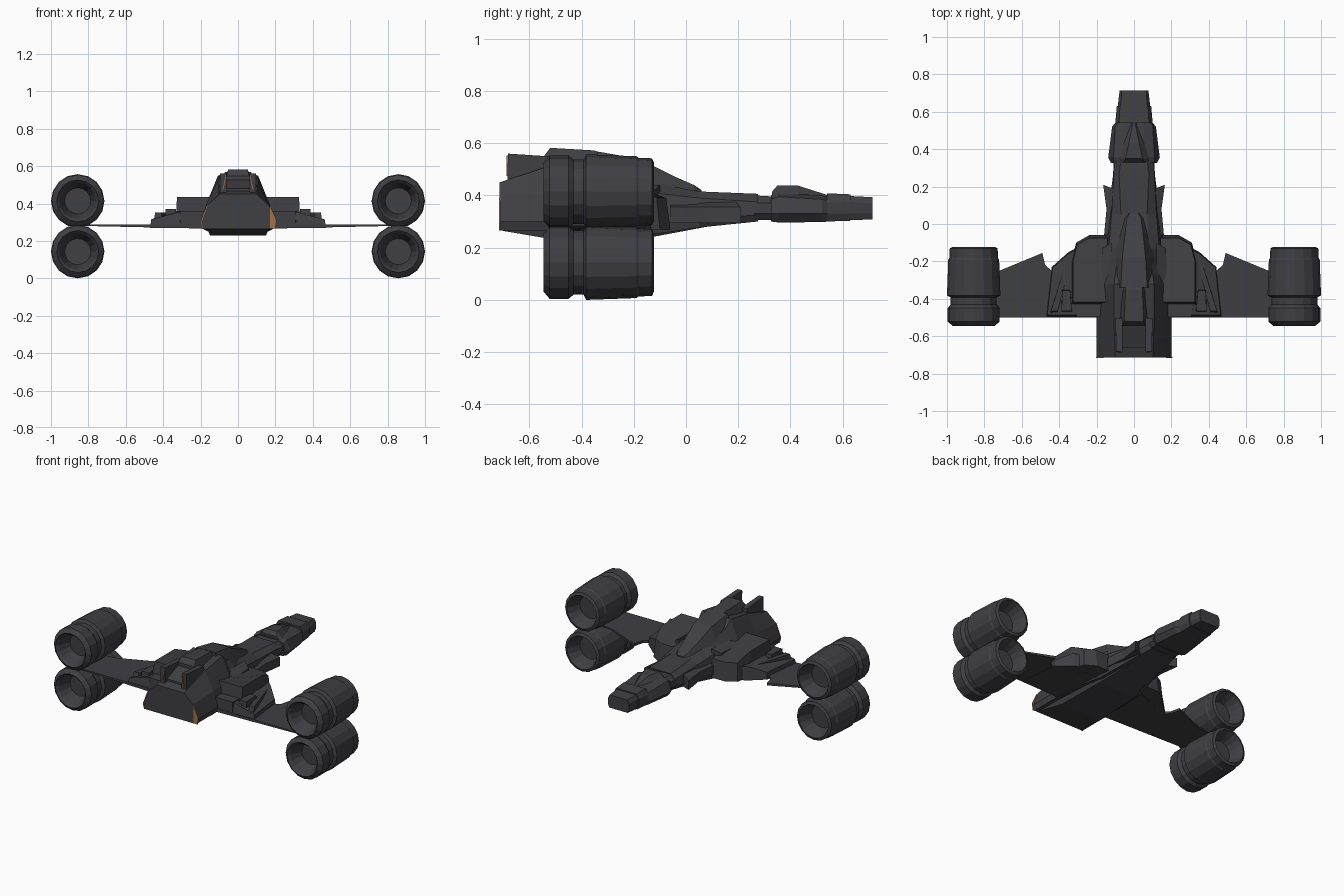
import bpy, bmesh, math

def material(name, rgb):
    m = bpy.data.materials.new(name)
    m.diffuse_color = (*rgb, 1)
    return m

GREY = material("dark_grey", (0.05, 0.05, 0.057))
ORANGE = material("burnt_orange", (0.36, 0.17, 0.06))

def finish(name, bm, mat=GREY):
    bmesh.ops.remove_doubles(bm, verts=bm.verts, dist=0.0002)
    bmesh.ops.recalc_face_normals(bm, faces=bm.faces)
    me = bpy.data.meshes.new(name)
    bm.to_mesh(me)
    bm.free()
    me.materials.append(mat)
    ob = bpy.data.objects.new(name, me)
    bpy.context.collection.objects.link(ob)
    return ob

def skin(bm, rings, closed_caps=True):
    """Join equal-length rings of points with quads."""
    vs = [[bm.verts.new(p) for p in r] for r in rings]
    n = len(vs[0])
    for a, b in zip(vs, vs[1:]):
        for i in range(n):
            j = (i + 1) % n
            bm.faces.new((a[i], a[j], b[j], b[i]))
    if closed_caps:
        bm.faces.new(vs[0])
        bm.faces.new(vs[-1])

def loft(name, sections):
    """Symmetric body; each section is (y, half profile of x,z from bottom to top)."""
    bm = bmesh.new()
    skin(bm, [[(x, y, z) for x, z in h] + [(-x, y, z) for x, z in reversed(h)]
              for y, h in sections])
    return finish(name, bm)

def prism(name, pts, bottom, top, inset=0.0):
    """Mirrored pair of vertical prisms; heights may depend on x and y."""
    bm = bmesh.new()
    f = lambda h, x, y: h(x, y) if callable(h) else h
    cx = sum(p[0] for p in pts) / len(pts)
    cy = sum(p[1] for p in pts) / len(pts)
    for s in (1, -1):
        skin(bm, [[(s * x, y, f(bottom, x, y)) for x, y in pts],
                  [(s * (x + (cx - x) * inset), y + (cy - y) * inset, f(top, x, y)) for x, y in pts]])
    return finish(name, bm)

def plate(name, pts, y, mat):
    """Thin plate standing on a face that looks to the front."""
    bm = bmesh.new()
    skin(bm, [[(x, y, z) for x, z in pts], [(x, y + 0.006, z) for x, z in pts]])
    return finish(name, bm, mat)

# Engines: hollow turned barrels
PROFILE = [(-.45, .07), (-.53, .098), (-.545, .112), (-.522, .139), (-.45, .139), (-.43, .123),
           (-.392, .123), (-.382, .143), (-.19, .136), (-.182, .13), (-.13, .128),
           (-.122, .11), (-.16, .092), (-.21, .075)]
SIDES = 16
for side, sx in (("right", 1), ("left", -1)):
    for level, cz in (("lower", .143), ("upper", .414)):
        bm = bmesh.new()
        skin(bm, [[(sx * .857 + r * math.cos(2 * math.pi * i / SIDES), y,
                    cz + r * math.sin(2 * math.pi * i / SIDES)) for i in range(SIDES)]
                  for y, r in PROFILE])
        finish(f"{side}_{level}_engine", bm)

# Wings
prism("wings", [(.12, -.12), (.44, -.25), (.475, -.22), (.49, -.155), (.72, -.25), (.84, -.27),
                (.84, -.5), (.12, -.5)],
      lambda x, y: .262 + .022 * x, lambda x, y: .29 - .003 * x)

# Wing root blocks, stepping down outwards
prism("wing_root_inner", [(.13, -.06), (.24, -.06), (.31, -.10), (.335, -.2), (.335, -.44), (.13, -.44)],
      .27, lambda x, y: .435 if y < -.15 else .39, .1)
prism("wing_root_rear_step", [(.15, -.42), (.32, -.42), (.31, -.498), (.15, -.498)], .27, .36, .05)
prism("wing_root_outer", [(.29, -.12), (.35, -.15), (.44, -.23), (.47, -.498), (.29, -.498)],
      .27, lambda x, y: .36 if x < .4 else .315, .06)
prism("wing_root_pod", [(.34, -.35), (.385, -.35), (.39, -.47), (.33, -.47)], .3, .372, .08)
prism("wing_root_rib", [(.33, -.17), (.36, -.19), (.45, -.48), (.41, -.48)], .29, .352, .1)

# Main hull and keel
loft("hull", [
    (-.713, [(.19, .265), (.2, .3), (.166, .39), (.1, .45)]),
    (-.5, [(.19, .265), (.2, .3), (.168, .4), (.108, .52)]),
    (-.32, [(.18, .26), (.19, .3), (.168, .4), (.107, .55)]),
    (-.27, [(.18, .26), (.185, .3), (.15, .4), (.1, .5)]),
    (-.13, [(.16, .25), (.165, .31), (.135, .41), (.08, .45)]),
    (.05, [(.125, .277), (.14, .31), (.12, .39), (.07, .415)]),
    (.275, [(.09, .3), (.11, .325), (.108, .375), (.08, .406)])])
loft("keel", [
    (-.7, [(.165, .264), (.165, .28)]),
    (-.5, [(.15, .23), (.168, .28)]),
    (-.16, [(.14, .235), (.16, .28)]),
    (.08, [(.09, .28), (.11, .3)])])

# Spine sloping towards the nose, with the raised ridge behind it
loft("spine", [
    (-.34, [(.12, .46), (.07, .568)]),
    (-.18, [(.11, .43), (.062, .54)]),
    (-.05, [(.09, .4), (.048, .475)]),
    (.03, [(.065, .39), (.038, .44)]),
    (.06, [(.035, .39), (.022, .42)])])
loft("ridge", [
    (-.545, [(.08, .48), (.06, .548)]),
    (-.52, [(.085, .48), (.052, .582)]),
    (-.35, [(.085, .48), (.045, .572)]),
    (-.3, [(.08, .48), (.03, .55)])])

# Tail: two side fins around a lower deck
prism("tail_fins", [(.062, -.5), (.1, -.5), (.096, -.685), (.062, -.685)], .43,
      lambda x, y: .548 if y > -.6 else .56, .04)
loft("tail_deck", [(-.66, [(.07, .43), (.065, .48)]), (-.5, [(.07, .45), (.06, .545)])])

# Hull side cheeks above the wing roots
prism("side_cheeks", [(.12, -.1), (.17, -.13), (.18, -.3), (.12, -.3)], .3,
      lambda x, y: .44 if x < .15 else .41)

# Forward side intakes
prism("side_intakes", [(.09, .18), (.165, .21), (.147, .08), (.16, -.06), (.09, -.06)],
      lambda x, y: .295, lambda x, y: .385 if x < .1 else .355)

# Neck, head, canopy and nose
loft("neck", [
    (.26, [(.09, .305), (.112, .33), (.11, .37), (.08, .4)]),
    (.345, [(.09, .305), (.108, .33), (.105, .37), (.07, .395)])])
loft("head", [
    (.325, [(.1, .3), (.122, .33), (.11, .385), (.06, .4)]),
    (.355, [(.11, .296), (.138, .33), (.11, .395), (.06, .408)]),
    (.52, [(.09, .298), (.117, .33), (.1, .385), (.05, .4)]),
    (.548, [(.085, .3), (.095, .33), (.09, .38), (.05, .395)])])
loft("canopy", [
    (.33, [(.09, .385), (.055, .415)]),
    (.35, [(.095, .385), (.045, .438)]),
    (.43, [(.07, .385), (.028, .437)]),
    (.54, [(.025, .385), (.006, .402)])])
loft("nose", [
    (.54, [(.085, .3), (.1, .33), (.1, .375), (.08, .408)]),
    (.63, [(.08, .303), (.092, .33), (.092, .375), (.075, .404)])])
loft("nose_tip", [
    (.62, [(.078, .305), (.088, .33), (.088, .375), (.072, .398)]),
    (.714, [(.068, .308), (.077, .33), (.077, .37), (.065, .393)])])

# Orange trim on the end of the hull
plate("right_trim_panel", [(.172, .27), (.2, .265), (.207, .31), (.172, .388)], -.716, ORANGE)
plate("left_trim_strip", [(-.187, .265), (-.193, .265), (-.203, .3), (-.168, .39), (-.163, .388), (-.195, .3)],
      -.716, ORANGE)
for s in (1, -1):
    plate("tail_trim_strip", [(s * .078, .475), (s * .082, .475), (s * .066, .552), (s * .062, .552)],
          -.688, ORANGE)
